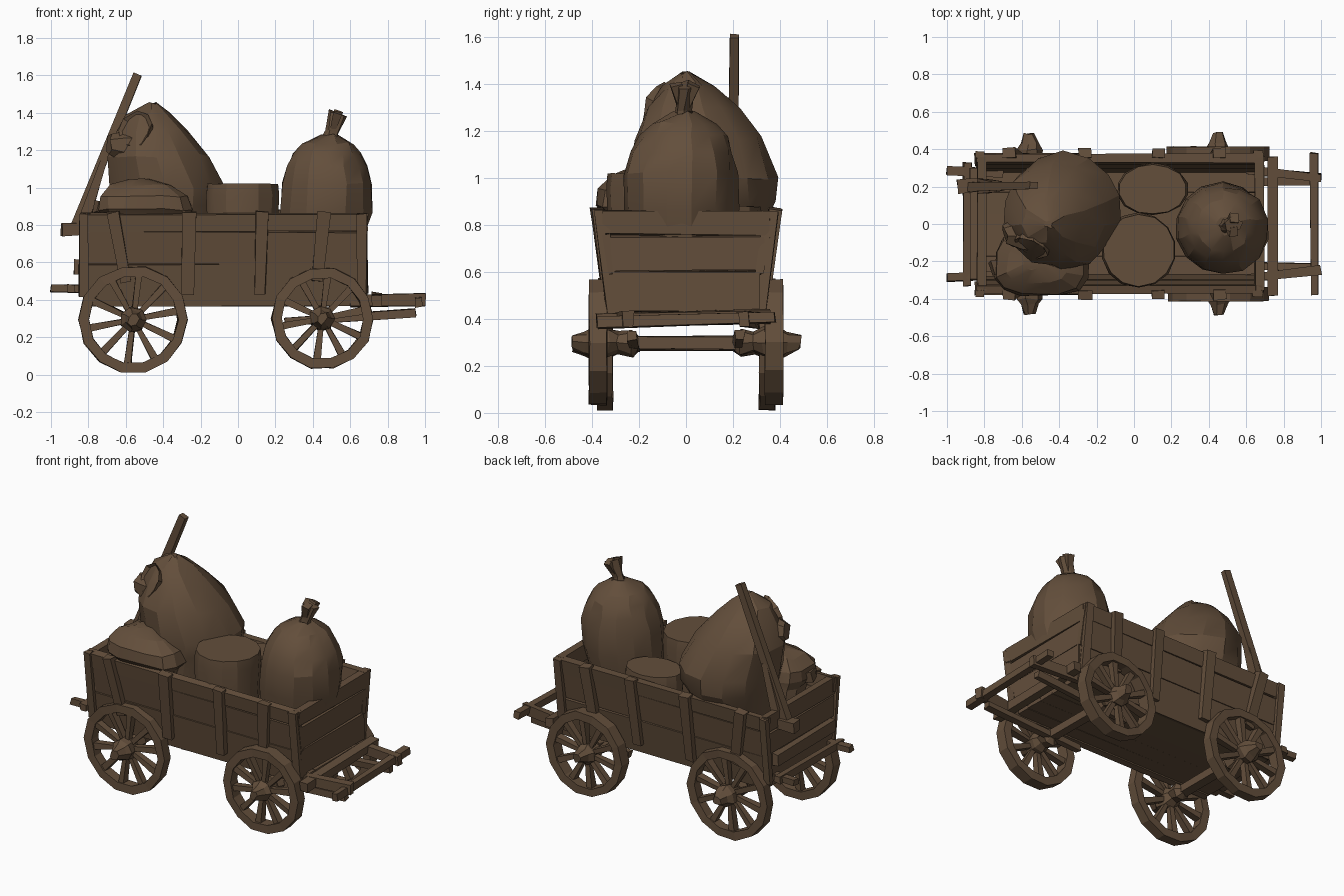
import bpy, bmesh, math, random
from mathutils import Vector

random.seed(4)
if "Cube" in bpy.data.objects:
    bpy.data.objects.remove(bpy.data.objects["Cube"], do_unlink=True)

brown = bpy.data.materials.new("weathered_brown")
brown.use_nodes = True
COLOUR = (0.125, 0.077, 0.044, 1)
brown.diffuse_color = COLOUR
brown.node_tree.nodes["Principled BSDF"].inputs["Base Color"].default_value = COLOUR


def finish(name, bm, jitter=0.0, smooth=0):
    """Roughen the vertices a little and turn the bmesh into an object."""
    for v in bm.verts:
        v.co += Vector([random.uniform(-jitter, jitter) for _ in range(3)])
    bmesh.ops.recalc_face_normals(bm, faces=bm.faces)
    mesh = bpy.data.meshes.new(name)
    bm.to_mesh(mesh)
    bm.free()
    mesh.materials.append(brown)
    obj = bpy.data.objects.new(name, mesh)
    bpy.context.collection.objects.link(obj)
    if smooth:
        bpy.ops.object.select_all(action='DESELECT')
        obj.select_set(True)
        bpy.context.view_layer.objects.active = obj
        bpy.ops.object.shade_smooth_by_angle(angle=math.radians(smooth))
    return obj


def add_beam(bm, start, end, width, height, up=(0, 0, 1), taper=1.0):
    """Box from start to end; height runs along up, the far end scales by taper."""
    start, end = Vector(start), Vector(end)
    along = (end - start).normalized()
    side = Vector(up).cross(along).normalized()
    up = along.cross(side)
    for v in bmesh.ops.create_cube(bm, size=1)["verts"]:
        k = taper if v.co.x > 0 else 1
        base = end if v.co.x > 0 else start
        v.co = base + side * v.co.y * width * k + up * v.co.z * height * k


def beam(name, start, end, width, height, up=(0, 0, 1), taper=1.0, jitter=0.005):
    bm = bmesh.new()
    add_beam(bm, start, end, width, height, up, taper)
    return finish(name, bm, jitter)


def lathe(name, rings, axis=(0, 0, 1), sides=14, jitter=0.008, smooth=25, squash=1.0, power=1.0):
    """Skin rings (x, y, z, radius) that face along axis; power below 1 makes them boxy."""
    bm = bmesh.new()
    turn = Vector(axis).to_track_quat('Z', 'Y')
    loops = []
    for x, y, z, r in rings:
        loop = []
        for i in range(sides):
            a = 2 * math.pi * (i + 0.5) / sides
            c, s = (math.copysign(abs(q) ** power, q) for q in (math.cos(a), math.sin(a)))
            loop.append(bm.verts.new(Vector((x, y, z)) + turn @ Vector((r * c, r * s * squash, 0))))
        loops.append(loop)
    for low, high in zip(loops, loops[1:]):
        for i in range(sides):
            j = (i + 1) % sides
            bm.faces.new((low[i], low[j], high[j], high[i]))
    bm.faces.new(loops[0])
    bm.faces.new(loops[-1])
    return finish(name, bm, jitter, smooth)


def wall_y(z):
    return 0.285 + 0.14 * (z - 0.37)


# Wheels: rim, tapered spokes and a pointed hub
def wheel(name, x, y, z, radius, half, side):
    bm = bmesh.new()
    sides, rim = 14, []
    for i in range(sides):
        a = 2 * math.pi * i / sides
        c, s = math.cos(a), math.sin(a)
        r = radius + random.uniform(-0.003, 0.004)
        rim.append([bm.verts.new((x + c * q, side * y + dy, z + s * q))
                    for q, dy in ((r, -half), (r, half), (r - 0.053, half), (r - 0.053, -half))])
    for i in range(sides):
        a, b = rim[i], rim[(i + 1) % sides]
        for k in range(4):
            m = (k + 1) % 4
            bm.faces.new((a[k], a[m], b[m], b[k]))
    centre = Vector((x, side * y, z))
    for i in range(10):
        a = 2 * math.pi * (i + 0.3) / 10
        d = Vector((math.cos(a), 0, math.sin(a)))
        add_beam(bm, centre + d * 0.04, centre + d * (radius - 0.045), 0.027, 0.035, (0, 1, 0), 1.4)
    finish(name, bm, 0.003)
    lathe(name + "_hub", [(x, side * py, z, r) for py, r in
                          ((0.2, 0.03), (0.23, 0.06), (0.29, 0.045), (0.33, 0.065),
                           (0.4, 0.068), (0.43, 0.05), (0.485, 0.03))],
          (0, 1, 0), 7, 0.007, 0)


for end, x, y, z, radius, half in (("rear", -0.56, 0.345, 0.294, 0.29, 0.033),
                                   ("front", 0.45, 0.375, 0.3, 0.272, 0.038)):
    for label, side in (("left", 1), ("right", -1)):
        wheel(f"{end}_{label}_wheel", x, y, z, radius, half, side)
    beam(end + "_axle", (x, -0.3, z), (x, 0.3, z), 0.055, 0.055)

# Wagon box: side planks, end planks and floor boards
for label, side in (("left", 1), ("right", -1)):
    for n, (low, high) in enumerate(((0.37, 0.59), (0.595, 0.765), (0.77, 0.86))):
        mid = (low + high) / 2
        y = side * wall_y(mid)
        beam(f"{label}_plank_{n}", (-0.8 - 0.02 * n, y, mid), (0.69, y, mid),
             0.045 if n == 2 else 0.035, high - low, (0, side * 0.15, 1))
    # Leaning upright stakes on the outside
    for n, (x_top, x_low, z_low) in enumerate(((-0.67, -0.6, 0.5), (-0.26, -0.27, 0.43),
                                               (0.13, 0.115, 0.43), (0.46, 0.42, 0.5))):
        beam(f"{label}_stake_{n}", (x_low, side * (wall_y(z_low) + 0.03), z_low),
             (x_top, side * (wall_y(0.87) + 0.025), 0.87), 0.045, 0.06, (1, 0, 0), 1.15)

for end, x in (("rear", -0.815), ("front", 0.67)):
    for n, (low, high) in enumerate(((0.43, 0.605), (0.61, 0.755), (0.76, 0.86))):
        mid = (low + high) / 2
        half = wall_y(mid) + 0.01
        beam(f"{end}_end_plank_{n}", (x, -half, mid), (x, half, mid), 0.045, high - low, jitter=0.007)
    # Corner posts
    for label, side in (("left", 1), ("right", -1)):
        beam(f"{end}_{label}_corner_post", (x - 0.01, side * 0.32, 0.42),
             (x - 0.01, side * 0.375, 0.86), 0.035, 0.05, (1, 0, 0))
for n in range(5):
    y = -0.228 + 0.114 * n
    beam(f"floor_board_{n}", (-0.81, y, 0.395), (0.68, y, 0.395), 0.114, 0.03, jitter=0.002)

# Rear carrier: two projecting bars, a cross bar and a loose plank
for label, side in (("left", 1), ("right", -1)):
    beam(label + "_rear_bar", (-1.0, side * 0.285, 0.46), (-0.7, side * 0.275, 0.455), 0.045, 0.04)
beam("rear_cross_bar", (-0.89, -0.33, 0.46), (-0.89, 0.33, 0.46), 0.045, 0.04)
beam("rear_loose_plank", (-0.855, -0.3, 0.575), (-0.855, 0.3, 0.57), 0.04, 0.075)

# Front drawbar frame
for label, side in (("left", 1), ("right", -1)):
    beam(label + "_upper_shaft", (0.6, side * 0.29, 0.395), (1.0, side * 0.245, 0.4), 0.045, 0.065)
    beam(label + "_lower_shaft", (0.25, side * 0.22, 0.28), (0.95, side * 0.23, 0.33), 0.04, 0.04)
beam("drawbar", (0.965, -0.38, 0.385), (0.965, 0.38, 0.41), 0.045, 0.05)
beam("front_cross_bar", (0.74, -0.38, 0.395), (0.74, 0.36, 0.41), 0.055, 0.06)

# Barrels
for name, x, y, top, r, squash in (("tall_barrel", 0.025, -0.14, 1.02, 0.192, 1),
                                   ("short_barrel", 0.1, 0.185, 0.88, 0.182, 0.73)):
    lathe(name, [(x, y, 0.41, r * 0.8), (x, y, 0.65, r * 0.97), (x, y, top - 0.06, r * 1.05),
                 (x, y, top, r)], jitter=0.003, squash=squash)

# Upright sack with a tied neck
lathe("front_sack", [(0.45, -0.025, 0.42, 0.19), (0.45, -0.025, 0.72, 0.22), (0.47, -0.025, 0.87, 0.247),
                     (0.475, -0.025, 1.02, 0.243), (0.475, -0.02, 1.11, 0.222), (0.475, -0.015, 1.18, 0.187),
                     (0.475, -0.01, 1.235, 0.14), (0.49, -0.01, 1.28, 0.045)], smooth=22)
lathe("front_sack_neck", [(0.48, -0.01, 1.23, 0.05), (0.5, -0.01, 1.3, 0.03), (0.535, -0.005, 1.4, 0.045)],
      (0.3, 0, 1), 7, 0.01, 0)
for label, side in (("left", 1), ("right", -1)):
    beam(label + "_neck_flap", (0.5, -0.01, 1.29), (0.535, side * 0.04 - 0.005, 1.4), 0.035, 0.03,
         (1, 0, 0), 1.5)

# Large leaning sack with a bunched mouth
lathe("large_sack", [(-0.38, 0.03, 0.42, 0.22), (-0.38, 0.035, 0.66, 0.25), (-0.38, 0.05, 0.8, 0.27),
                     (-0.375, 0.075, 0.9, 0.3), (-0.38, 0.075, 1.0, 0.31), (-0.43, 0.05, 1.17, 0.275),
                     (-0.46, 0.03, 1.3, 0.2), (-0.475, 0.015, 1.39, 0.12), (-0.455, 0, 1.45, 0.02)],
      jitter=0.01, smooth=22)
lathe("large_sack_mouth", [(-0.49, 0, 1.24, 0.14), (-0.53, -0.08, 1.29, 0.09),
                           (-0.55, -0.13, 1.31, 0.1), (-0.53, -0.1, 1.3, 0.05)],
      (-0.5, -0.8, 0.35), 9, 0.012, 0)
lathe("large_sack_fold", [(-0.5, -0.03, 1.2, 0.14), (-0.62, -0.05, 1.22, 0.09), (-0.69, -0.06, 1.23, 0.05)],
      (-1, -0.2, 0.1), 7, 0.01, 0)

# Low slumped sack draped over the side
lathe("low_sack", [(-0.52, -0.15, 0.45, 0.15), (-0.52, -0.15, 0.72, 0.19), (-0.5, -0.195, 0.83, 0.22),
                   (-0.495, -0.215, 0.88, 0.255), (-0.505, -0.215, 0.95, 0.235), (-0.52, -0.21, 1.01, 0.16),
                   (-0.53, -0.2, 1.04, 0.06)],
      sides=12, jitter=0.008, smooth=20, squash=0.68, power=0.65)
beam("low_sack_tie", (-0.7, -0.22, 0.88), (-0.76, -0.24, 0.9), 0.06, 0.05, taper=1.3)

# Long tool leaning at the rear, with its flat blade and peg
beam("tool_handle", (-0.88, 0.2, 0.76), (-0.535, 0.205, 1.605), 0.055, 0.05, (0, 1, 0), 0.8, 0.003)
beam("tool_blade", (-0.81, 0.2, 0.86), (-0.72, 0.2, 1.14), 0.06, 0.08, (0, 1, 0), 0.6)
beam("tool_peg", (-0.945, 0.2, 0.775), (-0.82, 0.21, 0.78), 0.07, 0.065)
